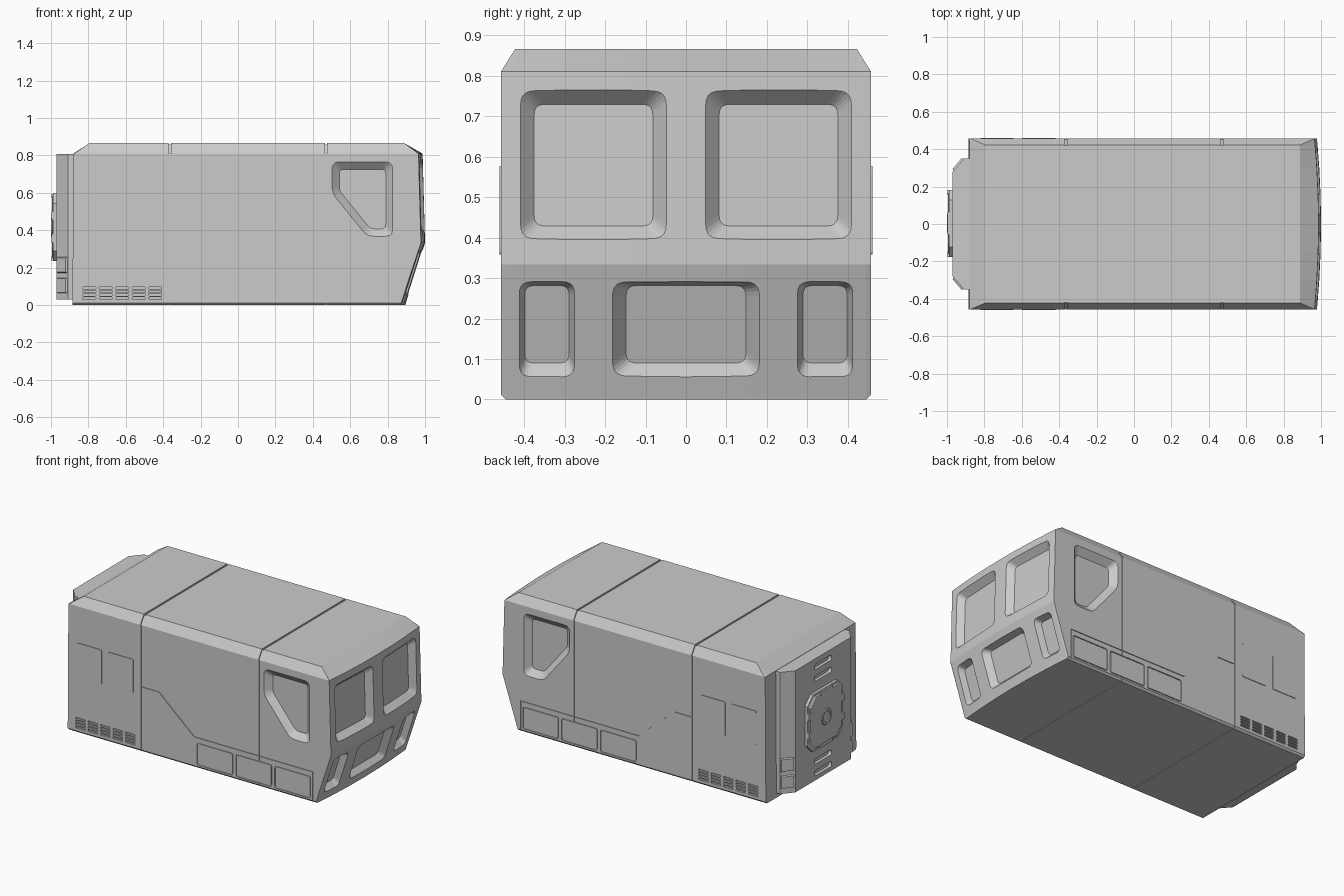
import bpy, bmesh, math
from mathutils import Vector

if "Cube" in bpy.data.objects:
    bpy.data.objects.remove(bpy.data.objects["Cube"])

W, ROOF, EAVE = 0.457, 0.866, 0.81


def finish(name, bm):
    bmesh.ops.recalc_face_normals(bm, faces=bm.faces[:])
    me = bpy.data.meshes.new(name)
    bm.to_mesh(me)
    bm.free()
    ob = bpy.data.objects.new(name, me)
    bpy.context.collection.objects.link(ob)
    return ob


def loft(bm, a, b):
    """Closed solid between two rings of equal length."""
    va, vb = [bm.verts.new(p) for p in a], [bm.verts.new(p) for p in b]
    n = len(va)
    bm.faces.new(va)
    bm.faces.new(vb[::-1])
    for i in range(n):
        bm.faces.new((va[i], vb[i], vb[(i + 1) % n], va[(i + 1) % n]))


def rounded(pts, r, seg=5):
    pts = [Vector(p) for p in pts]
    out = []
    for i, p in enumerate(pts):
        a = p + (pts[i - 1] - p).normalized() * r
        b = p + (pts[(i + 1) % len(pts)] - p).normalized() * r
        for k in range(seg + 1):
            t = k / seg
            out.append(a * (1 - t) ** 2 + p * 2 * t * (1 - t) + b * t * t)
    return out


def rect(u0, u1, v0, v1):
    return [Vector(p) for p in ((u0, v0), (u1, v0), (u1, v1), (u0, v1))]


def prism(bm, ring, place, d0, d1):
    loft(bm, [place(*p, d0) for p in ring], [place(*p, d1) for p in ring])


def recess(bm, outer, inner, place, depth, t=0.35):
    """Tapered window cutter that starts a little outside the surface."""
    out = [o + (o - i) * t for o, i in zip(outer, inner)]
    loft(bm, [place(*p, depth * t) for p in out], [place(*p, -depth) for p in inner])


def groove(bm, p, q, place, w=0.004, d=0.005):
    p, q = Vector(p), Vector(q)
    e = (q - p).normalized() * w / 2
    n = Vector((-e.y, e.x))
    prism(bm, [p - e - n, q + e - n, q + e + n, p - e + n], place, 0.005, -d)


def cut(ob, bm):
    tool = finish("cutter", bm)
    tool.hide_render = True
    mod = ob.modifiers.new("cut", 'BOOLEAN')
    mod.operation, mod.solver, mod.object = 'DIFFERENCE', 'EXACT', tool
    mod.use_self = True
    bpy.context.view_layer.objects.active = ob
    bpy.ops.object.modifier_apply(modifier=mod.name)
    bpy.data.objects.remove(tool)


def side(s):
    return lambda x, z, d: Vector((x, s * (W + d), z))


def back(y, z, d):
    return Vector((-0.97 - d, y, z))


def bow(y):
    return 0.022 * (1 - (y / W) ** 2)


# Hull: side profiles lofted across the width, with a slightly bowed nose
bm = bmesh.new()
cols = []
for y in (-W, -W + .012, -.422, -.3, -.15, 0, .15, .3, .422, W - .012, W):
    b, ay = bow(y), abs(y)
    f = min(1, (W - ay) / (W - .422))
    zb = 0.012 if ay == W else 0
    zr = EAVE + (ROOF - EAVE) * f
    xf = .965 + b
    prof = [(-.885, zb), (.872 + b, zb), (.978 + b, .333), (xf, EAVE),
            (xf + (.888 - xf) * f, zr), (-.875 + .08 * f, zr), (-.88, EAVE)]
    cols.append([bm.verts.new((x, y, z)) for x, z in prof])
for a, b in zip(cols, cols[1:]):
    for i in range(7):
        j = (i + 1) % 7
        bm.faces.new((a[i], b[i], b[j], a[j]))
bm.faces.new(cols[0])
bm.faces.new(cols[-1][::-1])
bmesh.ops.remove_doubles(bm, verts=bm.verts[:], dist=0.0002)
hull = finish("hull", bm)

# Nose windows and lamp recesses
bm = bmesh.new()


def nose(yc, lower):
    slope = -0.044 * yc / W ** 2
    n = Vector((.952, 0, -.305)) if lower else Vector((1, 0, .03))

    def place(y, z, d):
        x = .872 + z * .106 / .333 if lower else .978 - (z - .333) * .013 / .477
        return Vector((x + bow(yc) + slope * (y - yc), y, z)) + n * d
    return place


def nose_window(y0, y1, z0, z1, iy, iz, r, ri, lower):
    recess(bm, rounded(rect(y0, y1, z0, z1), r),
           rounded(rect(y0 + iy, y1 - iy, z0 + iz, z1 - iz), ri),
           nose((y0 + y1) / 2, lower), 0.04)


for s in (-1, 1):
    ys = sorted((s * .045, s * .412))
    nose_window(*ys, .395, .765, .037, .035, .035, .025, False)
    ys = sorted((s * .275, s * .412))
    nose_window(*ys, .056, .291, .014, .022, .03, .022, True)
nose_window(-.185, .185, .056, .291, .037, .022, .035, .025, True)

# Cab side windows, seams, vents and locker recesses
win_out = rounded([(.503, .765), (.826, .765), (.826, .368), (.69, .368), (.503, .6)], .036)
win_in = rounded([(.542, .725), (.79, .725), (.79, .408), (.707, .408), (.542, .612)], .022)
lockers = [rect(x, x + .255, .022, .165) for x in (.03, .305, .58)]
for s in (-1, 1):
    pl = side(s)
    recess(bm, win_out, win_in, pl, 0.035)
    for x in (-.365, .47):
        groove(bm, (x, 0), (x, .81), pl)
    path = [(-.365, .417), (-.24, .417), (.01, .197), (.85, .197), (.85, 0)]
    for p, q in zip(path, path[1:]):
        groove(bm, p, q, pl)
    for i in range(5):
        for j in range(4):
            x, z = -.83 + i * .088, .03 + j * .0185
            prism(bm, rounded(rect(x, x + .07, z, z + .012), .005, 2), pl, .005, -.012)
    for r in lockers:
        prism(bm, rounded(r, .015), pl, .005, -.006)
    # Roof-edge part of the seams
    for x in (-.365, .47):
        o = Vector((0, s * .844, .536))
        a, b = Vector((x, s * W, EAVE)), Vector((x, s * .422, ROOF))
        sec = [a + o * .006, b + o * .006, b - o * .007, a - o * .007]
        h = Vector((.006, 0, 0))
        loft(bm, [p - h for p in sec], [p + h for p in sec])
for x in (-.365, .47):
    r = rect(x - .006, x + .006, -.424, .424)
    prism(bm, r, lambda u, v, d: Vector((u, v, d)), ROOF - .008, ROOF + .01)
    r = rect(x - .002, x + .002, -.47, .47)
    prism(bm, r, lambda u, v, d: Vector((u, v, d)), -.01, .004)
cut(hull, bm)

# Locker doors and raised side hatches
for s, tag in ((-1, "right"), (1, "left")):
    bm = bmesh.new()
    for r in lockers:
        c = (r[0] + r[2]) / 2
        door = [p + Vector((math.copysign(.005, c.x - p.x), math.copysign(.005, c.y - p.y))) for p in r]
        prism(bm, rounded(door, .012), side(s), -.008, 0)
    finish(tag + "_locker_doors", bm)
    bm = bmesh.new()
    for x0, x1 in ((-.82, -.643), (-.6, -.42)):
        prism(bm, rounded(rect(x0, x1, .358, .577), .012), side(s), -.005, .004)
    finish(tag + "_side_hatches", bm)

# Rear airlock housing with handle slots
bm = bmesh.new()
plan = [(-.87, -.35), (-.91, -.35), (-.97, -.28), (-.97, .28), (-.91, .35), (-.87, .35)]
prism(bm, plan, lambda x, y, z: Vector((x, y, z)), .03, .808)
housing = finish("rear_housing", bm)
bm = bmesh.new()
for z in (.075, .15, .68, .755):
    prism(bm, rounded(rect(-.085, .085, z - .017, z + .017), .016), back, .01, -.02)
cut(housing, bm)

# Small boxes on the housing's angled corners
bm = bmesh.new()
for s in (-1, 1):
    def corner(u, z, d, s=s):
        return Vector((-.91 - .06 * u - .759 * d, s * (.35 - .07 * u + .651 * d), z))
    for z0, z1 in ((.062, .147), (.17, .258)):
        r0, r1 = rounded(rect(.0, .95, z0, z1), .01, 2), rounded(rect(.08, .87, z0 + .006, z1 - .006), .01, 2)
        loft(bm, [corner(*p, -.005) for p in r0], [corner(*p, .01) for p in r1])
finish("corner_boxes", bm)

# Rear door: clipped octagonal plate, raised panel, latches and round hub
bm = bmesh.new()


def octagon(h, v, c):
    return [(-h + c, -v), (h - c, -v), (h, -v + c), (h, v - c),
            (h - c, v), (-h + c, v), (-h, v - c), (-h, -v + c)]


def door_at(y, z, d):
    return back(y + .003, z + .417, d)


prism(bm, octagon(.18, .182, .055), door_at, -.005, .018)
loft(bm, [door_at(*p, .017) for p in octagon(.168, .17, .052)],
     [door_at(*p, .025) for p in octagon(.158, .16, .05)])
for s in (-1, 1):
    for z in (-.06, .06):
        prism(bm, rect(s * .165 - .014, s * .165 + .014, z - .022, z + .022), door_at, 0, .028)
    prism(bm, rect(-.06, .06, s * .168 - .01, s * .168 + .01), door_at, 0, .028)
finish("rear_door", bm)

bm = bmesh.new()
circ = [[(r * math.cos(k * math.tau / 24), r * math.sin(k * math.tau / 24)) for k in range(24)]
        for r in (.055, .048, .036, .032)]
levels = (.02, .03, .03, .024)
rings = [[bm.verts.new(door_at(*p, d)) for p in c] for c, d in zip(circ, levels)]
for a, b in zip(rings, rings[1:]):
    for i in range(24):
        j = (i + 1) % 24
        bm.faces.new((a[i], a[j], b[j], b[i]))
bm.faces.new(rings[0][::-1])
bm.faces.new(rings[-1])
finish("door_hub", bm)
